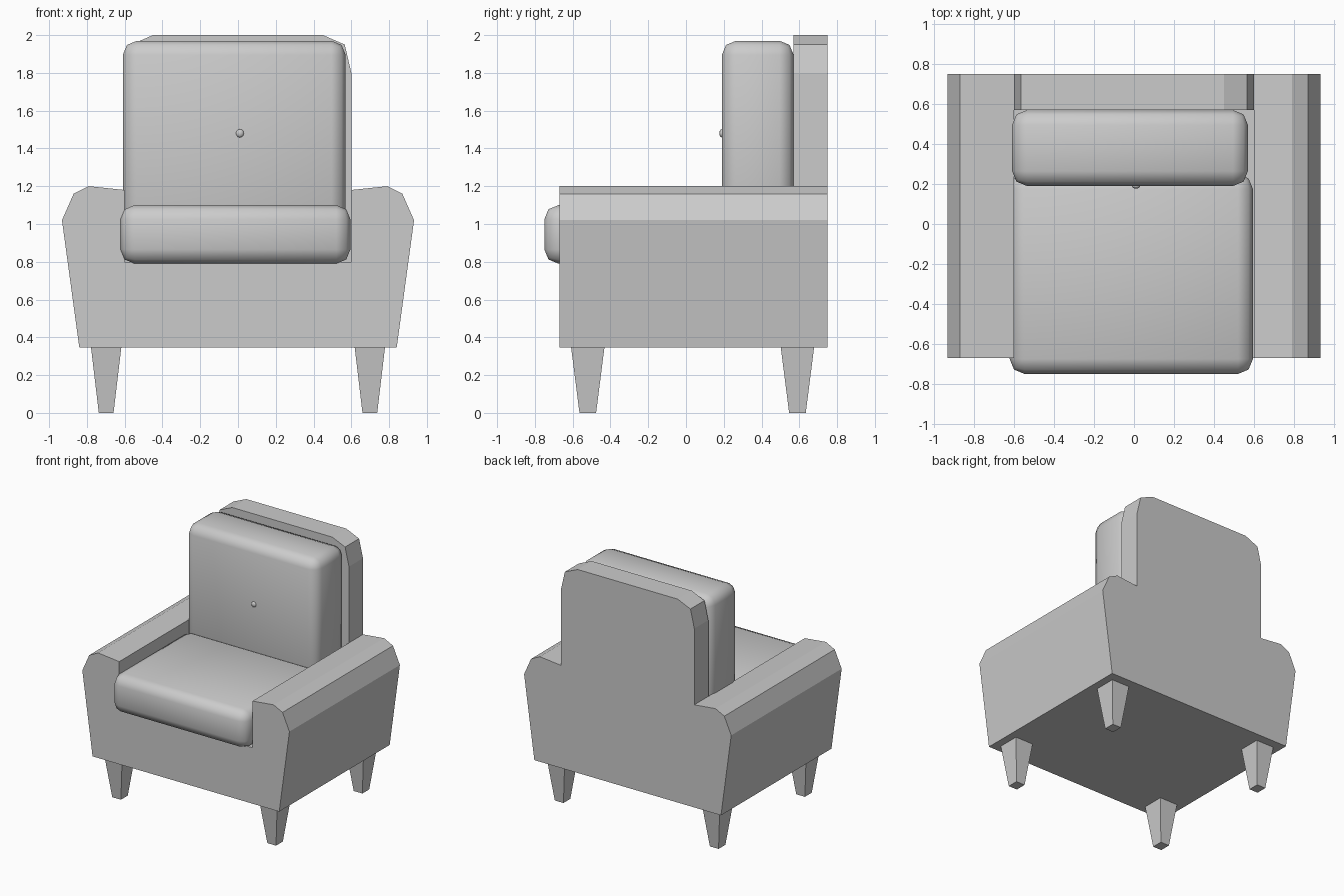
import bpy, bmesh

if "Cube" in bpy.data.objects:
    bpy.data.objects.remove(bpy.data.objects["Cube"])

FRONT, MID, BACK = -0.67, 0.57, 0.75


def finish(name, bm, smooth=False):
    bmesh.ops.recalc_face_normals(bm, faces=bm.faces)
    mesh = bpy.data.meshes.new(name)
    bm.to_mesh(mesh)
    bm.free()
    obj = bpy.data.objects.new(name, mesh)
    bpy.context.collection.objects.link(obj)
    for p in mesh.polygons:
        p.use_smooth = smooth
    return obj


# Armchair frame: arms, base and backrest as one closed shell
def frame():
    bm = bmesh.new()
    floor, inner = (0.60, 0.80), (0.60, 1.18)
    arm = [(0.79, 1.20), (0.87, 1.16), (0.932, 1.02), (0.84, 0.345)]
    crest = [(0.60, 1.80), (0.565, 1.95), (0.45, 2.0)]

    def ring(half, y):
        pts = half + [(-x, z) for x, z in reversed(half)]
        return [bm.verts.new((x, y, z)) for x, z in pts]

    front = ring([floor, inner] + arm, FRONT)
    mid = ring([floor, inner] + crest, MID)
    back = ring(arm[::-1] + [inner] + crest, BACK)
    for r in (front, mid, back):
        bm.faces.new(r)
    # outer shell, mirrored by reversing the rings
    for f, m, b in ((front, mid, back), (front[::-1], mid[::-1], back[::-1])):
        for i in range(2, 5):
            bm.faces.new((f[i], f[i + 1], b[4 - i], b[5 - i]))
        bm.faces.new((f[1], f[2], b[3], b[4], m[1]))    # arm top
        bm.faces.new((f[0], f[1], m[1], m[0]))          # inner arm
        for i in range(1, 4):                           # backrest edge
            bm.faces.new((m[i], m[i + 1], b[i + 4], b[i + 3]))
    bm.faces.new((front[0], front[-1], mid[-1], mid[0]))    # seat deck
    bm.faces.new((front[5], front[6], back[-1], back[0]))   # underside
    bm.faces.new((mid[4], mid[5], back[8], back[7]))        # backrest top
    finish("frame", bm)


# Rounded cushion between two corners
def cushion(name, lo, hi, radius):
    bm = bmesh.new()
    bmesh.ops.create_cube(bm, size=1)
    for v in bm.verts:
        v.co = [hi[i] if v.co[i] > 0 else lo[i] for i in range(3)]
    bmesh.ops.bevel(bm, geom=bm.edges[:], offset=radius, segments=2,
                    profile=0.5, affect='EDGES')
    finish(name, bm, True)


# Tapered square leg
def leg(name, x, y):
    bm = bmesh.new()
    bmesh.ops.create_cube(bm, size=2)
    for v in bm.verts:
        top = v.co.z > 0
        w, d = (0.08, 0.088) if top else (0.039, 0.044)
        v.co = (x + v.co.x * w, y + v.co.y * d, 0.345 if top else 0)
    finish(name, bm)


frame()
cushion("seat_cushion", (-0.622, -0.75, 0.79), (0.595, 0.25, 1.10), 0.075)
cushion("back_cushion", (-0.61, 0.19, 0.80), (0.57, 0.57, 1.97), 0.075)

for side, s in (("left", -1), ("right", 1)):
    leg(f"front_leg_{side}", s * 0.698, -0.52)
    leg(f"back_leg_{side}", s * 0.698, 0.59)

# Small button on the back cushion
bm = bmesh.new()
bmesh.ops.create_uvsphere(bm, u_segments=10, v_segments=6, radius=0.022)
for v in bm.verts:
    v.co = (v.co.x + 0.01, v.co.y * 0.6 + 0.19, v.co.z + 1.48)
finish("button", bm, True)
